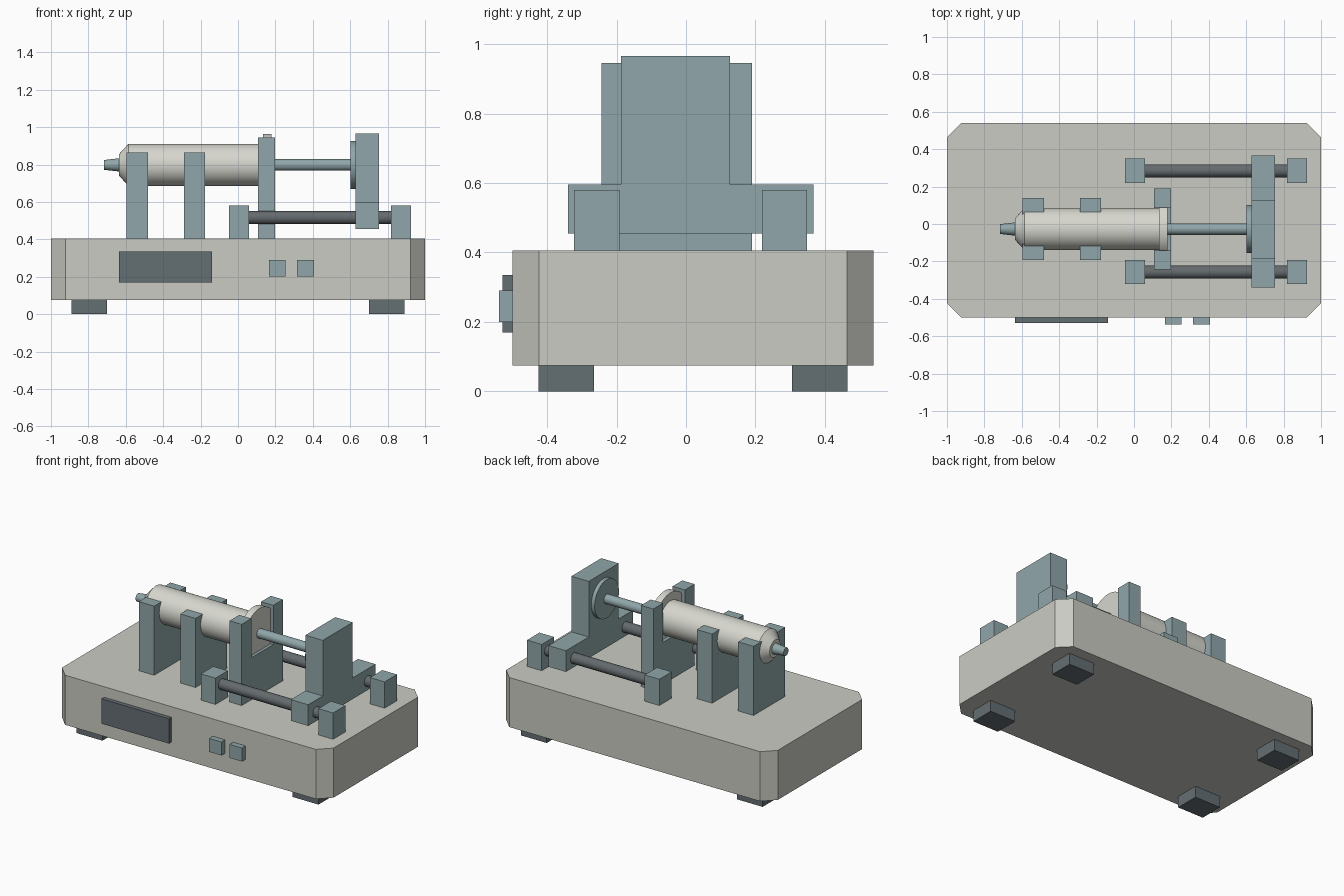
import bpy, bmesh
from math import radians
from mathutils import Matrix

if "Cube" in bpy.data.objects:
    bpy.data.objects.remove(bpy.data.objects["Cube"])


def material(name, rgb):
    """Flat material from display colour values, stored as linear."""
    colour = [(c / 255) ** 2.2 for c in rgb] + [1.0]
    mat = bpy.data.materials.new(name)
    mat.use_nodes = True
    mat.diffuse_color = colour
    mat.node_tree.nodes["Principled BSDF"].inputs["Base Color"].default_value = colour
    return mat


HOUSING = material("warm grey housing", (200, 202, 193))
STEEL = material("blue grey metal", (143, 165, 168))
DARK = material("dark slate", (100, 110, 114))
ROD = material("dark rod grey", (100, 106, 109))
BARREL = material("pale barrel", (214, 214, 206))


def finish(name, bm, mat, smooth=False):
    bmesh.ops.recalc_face_normals(bm, faces=bm.faces)
    mesh = bpy.data.meshes.new(name)
    bm.to_mesh(mesh)
    bm.free()
    mesh.materials.append(mat)
    obj = bpy.data.objects.new(name, mesh)
    bpy.context.collection.objects.link(obj)
    if smooth:
        bpy.ops.object.select_all(action="DESELECT")
        obj.select_set(True)
        bpy.context.view_layer.objects.active = obj
        bpy.ops.object.shade_smooth_by_angle(angle=radians(25))
    return obj


def box(name, xs, ys, zs, mat):
    bm = bmesh.new()
    bmesh.ops.create_cube(bm, size=1)
    for v in bm.verts:
        v.co = [a + (b - a) * (c + 0.5) for (a, b), c in zip((xs, ys, zs), v.co)]
    return finish(name, bm, mat)


def prism(name, outline, depth, mat):
    """Extrude a closed outline of points along a vector."""
    bm = bmesh.new()
    face = bm.faces.new([bm.verts.new(p) for p in outline])
    new = bmesh.ops.extrude_face_region(bm, geom=[face])["geom"]
    bmesh.ops.translate(bm, vec=depth,
                        verts=[v for v in new if isinstance(v, bmesh.types.BMVert)])
    return finish(name, bm, mat)


def lathe_x(name, profile, y, z, mat, segments=48):
    """Spin (x, radius) points into a capped solid along the x axis."""
    bm = bmesh.new()
    pts = [(profile[0][0], 0)] + profile + [(profile[-1][0], 0)]
    verts = [bm.verts.new((x, r, 0)) for x, r in pts]
    edges = [bm.edges.new(pair) for pair in zip(verts, verts[1:])]
    bmesh.ops.spin(bm, geom=verts + edges, cent=(0, 0, 0), axis=(1, 0, 0),
                   angle=radians(360), steps=segments)
    bmesh.ops.remove_doubles(bm, verts=bm.verts, dist=0.0001)
    bm.transform(Matrix.Translation((0, y, z)))
    return finish(name, bm, mat, smooth=True)


# Housing with cut vertical corners
x, back, front, cut, low, top = 1.0, 0.54, -0.50, 0.077, 0.075, 0.405
outline = [(-x + cut, front), (x - cut, front), (x, front + cut), (x, back - cut),
           (x - cut, back), (-x + cut, back), (-x, back - cut), (-x, front + cut)]
prism("housing", [(a, b, low) for a, b in outline], (0, 0, top - low), HOUSING)

# Feet
for side, xs in (("right", (-0.89, -0.7)), ("left", (0.7, 0.89))):
    box("front_foot_" + side, xs, (-0.425, -0.265), (0, low), DARK)
    box("back_foot_" + side, xs, (0.305, 0.465), (0, low), DARK)

# Front panel
box("display", (-0.635, -0.14), (-0.528, front), (0.17, 0.335), DARK)
for i, start in enumerate((0.165, 0.315)):
    box(f"button_{i + 1}", (start, start + 0.09), (-0.538, front), (0.2, 0.29), STEEL)

# Barrel, flange, nozzle and plunger share one axis
AY, AZ = -0.027, 0.798
lathe_x("barrel", [(-0.637, 0.057), (-0.585, 0.113), (0.15, 0.113)], AY, AZ, BARREL)
lathe_x("barrel_flange", [(0.133, 0.166), (0.178, 0.166)], AY, AZ, BARREL)
lathe_x("nozzle", [(-0.717, 0.026), (-0.63, 0.036)], AY, AZ, STEEL)
lathe_x("plunger_rod", [(0.17, 0.031), (0.61, 0.031)], AY, AZ, STEEL)
lathe_x("plunger_disc", [(0.602, 0.128), (0.632, 0.128)], AY, AZ, STEEL)

# Barrel cradles
for i, start in enumerate((-0.595, -0.29)):
    box(f"cradle_{i + 1}", (start, start + 0.113), (AY - 0.166, AY + 0.166),
        (top, 0.865), STEEL)

# Slotted flange holder
wide, slot, floor, crest = 0.217, 0.115, 0.684, 0.945
half = [(slot, floor), (slot, crest), (wide, crest), (wide, top)]
outline = half + [(-a, b) for a, b in reversed(half)]
prism("flange_holder", [(0.108, AY + a, b) for a, b in outline], (0.09, 0, 0), STEEL)

# Guide rods with end blocks
for side, y in (("front", -0.257), ("back", 0.284)):
    lathe_x("guide_rod_" + side, [(0, 0.035), (0.87, 0.035)], y, 0.516, ROD, 32)
    for end, start in (("inner", -0.048), ("outer", 0.818)):
        box(f"{end}_block_{side}", (start, start + 0.108), (y - 0.065, y + 0.065),
            (top, 0.58), STEEL)

# Sliding pusher
box("pusher_crossbar", (0.627, 0.755), (-0.34, 0.367), (0.455, 0.596), STEEL)
box("pusher_plate", (0.627, 0.755), (-0.187, 0.127), (0.596, 0.966), STEEL)
